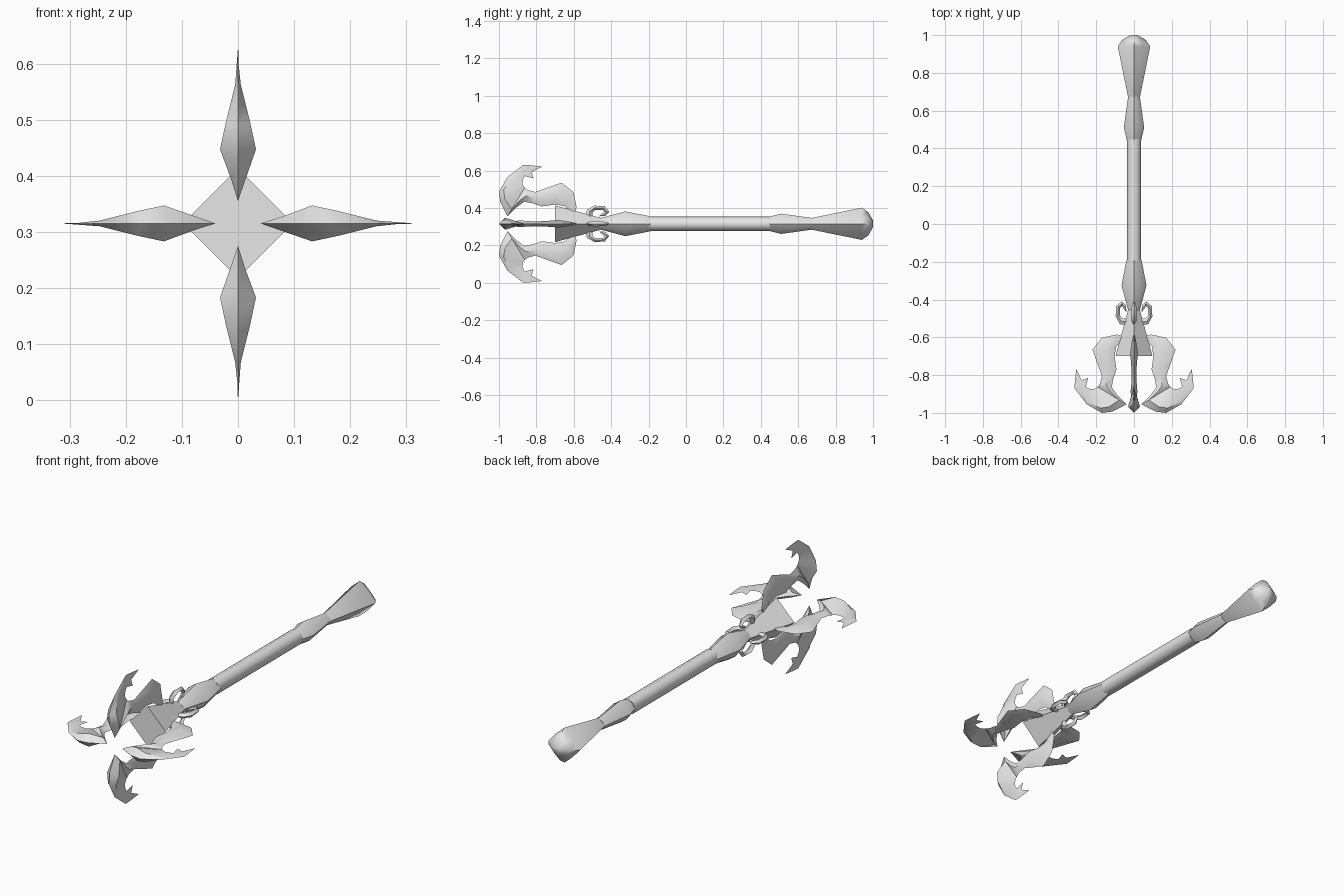
import bpy
import bmesh
from math import cos, sin, pi, radians
from mathutils import Vector

cube = bpy.data.objects.get("Cube")
if cube:
    bpy.data.objects.remove(cube, do_unlink=True)

AXIS_HEIGHT = 0.315

# One plain grey for the whole piece
GREY = (0.8, 0.8, 0.8, 1.0)
grey = bpy.data.materials.new("plain_grey")
grey.use_nodes = True
grey.diffuse_color = GREY
grey.node_tree.nodes["Principled BSDF"].inputs["Base Color"].default_value = GREY


def loft(name, rings, smooth_angle):
    """Skin a row of equal-length point rings and close both ends."""
    bm = bmesh.new()
    rows = [[bm.verts.new(p) for p in ring] for ring in rings]
    for a, b in zip(rows, rows[1:]):
        for i in range(len(a)):
            j = (i + 1) % len(a)
            bm.faces.new((a[i], a[j], b[j], b[i]))
    bm.faces.new(rows[0][::-1])
    bm.faces.new(rows[-1])
    bmesh.ops.recalc_face_normals(bm, faces=bm.faces[:])
    mesh = bpy.data.meshes.new(name)
    bm.to_mesh(mesh)
    bm.free()
    mesh.materials.append(grey)
    obj = bpy.data.objects.new(name, mesh)
    obj.location.z = AXIS_HEIGHT
    bpy.context.collection.objects.link(obj)
    bpy.ops.object.select_all(action='DESELECT')
    obj.select_set(True)
    bpy.context.view_layer.objects.active = obj
    bpy.ops.object.shade_smooth_by_angle(angle=radians(smooth_angle))
    return obj


def staff_section(name, profile, sides, diagonal=1.0, smooth_angle=60):
    """Loft (y, radius) rings along y; diagonal pulls every other corner in."""
    rings = []
    for y, r in profile:
        ring = []
        for i in range(sides):
            a = 2 * pi * i / sides
            d = r * (diagonal if i % 2 else 1.0)
            ring.append((d * cos(a), y, d * sin(a)))
        rings.append(ring)
    return loft(name, rings, smooth_angle)


def blade(name, stations, angle):
    """Lens-section blade; station = outer r, y, inner r, y, half thickness, ridge place."""
    out = Vector((cos(angle), 0, sin(angle)))
    side = Vector((-sin(angle), 0, cos(angle)))
    along = Vector((0, 1, 0))
    rings = []
    for ra, ya, rb, yb, thick, ridge in stations:
        a = out * ra + along * ya
        b = out * rb + along * yb
        mid = a.lerp(b, ridge)
        rings.append((a, mid + side * thick, b, mid - side * thick))
    return loft(name, rings, 40)


# Staff, from the head end to the pommel
staff_section("lower_collar", [(-0.46, 0.03), (-0.325, 0.066), (-0.19, 0.04)], 8, 0.84)
staff_section("shaft", [(-0.2, 0.038), (0.45, 0.038)], 8)
staff_section("upper_collar", [(0.44, 0.037), (0.51, 0.054), (0.675, 0.031)], 8, 0.84)
staff_section("pommel", [(0.67, 0.031), (0.94, 0.086), (0.975, 0.062), (1.0, 0.018)], 8, 0.75)
staff_section("flared_head", [(-0.45, 0.03), (-0.7, 0.098)], 4, smooth_angle=30)

# Large hooked claw, root to tip
CLAW = [
    (0.09, -0.585, 0.045, -0.6, 0.004, 0.5),
    (0.17, -0.602, 0.095, -0.65, 0.012, 0.5),
    (0.22, -0.665, 0.103, -0.7, 0.02, 0.5),
    (0.19, -0.75, 0.093, -0.77, 0.014, 0.5),
    (0.17, -0.805, 0.11, -0.82, 0.013, 0.5),
    (0.18, -0.845, 0.118, -0.865, 0.015, 0.5),
    (0.187, -0.855, 0.085, -0.91, 0.018, 0.6),
    (0.193, -0.862, 0.04, -0.955, 0.012, 0.75),
    (0.2, -0.868, 0.115, -0.993, 0.032, 0.8),
    (0.215, -0.875, 0.17, -1.0, 0.022, 0.8),
    (0.235, -0.873, 0.25, -0.955, 0.005, 0.8),
    (0.255, -0.862, 0.315, -0.87, 0.001, 0.5),
    (0.243, -0.815, 0.314, -0.845, 0.001, 0.5),
    (0.277, -0.827, 0.311, -0.815, 0.001, 0.5),
    (0.304, -0.772, 0.306, -0.77, 0.001, 0.5),
]

# Small curl behind the head
CURL = [
    (0.045, -0.535, 0.03, -0.5, 0.006, 0.5),
    (0.075, -0.53, 0.06, -0.5, 0.012, 0.5),
    (0.097, -0.49, 0.075, -0.485, 0.014, 0.5),
    (0.095, -0.435, 0.075, -0.445, 0.012, 0.5),
    (0.065, -0.41, 0.062, -0.435, 0.008, 0.5),
    (0.043, -0.43, 0.055, -0.45, 0.004, 0.5),
    (0.04, -0.462, 0.042, -0.464, 0.001, 0.5),
]

# Four of each, evenly spaced round the staff
for i, place in enumerate(("left", "top", "right", "bottom")):
    blade(place + "_claw", CLAW, i * pi / 2)
    blade(place + "_curl", CURL, i * pi / 2)
